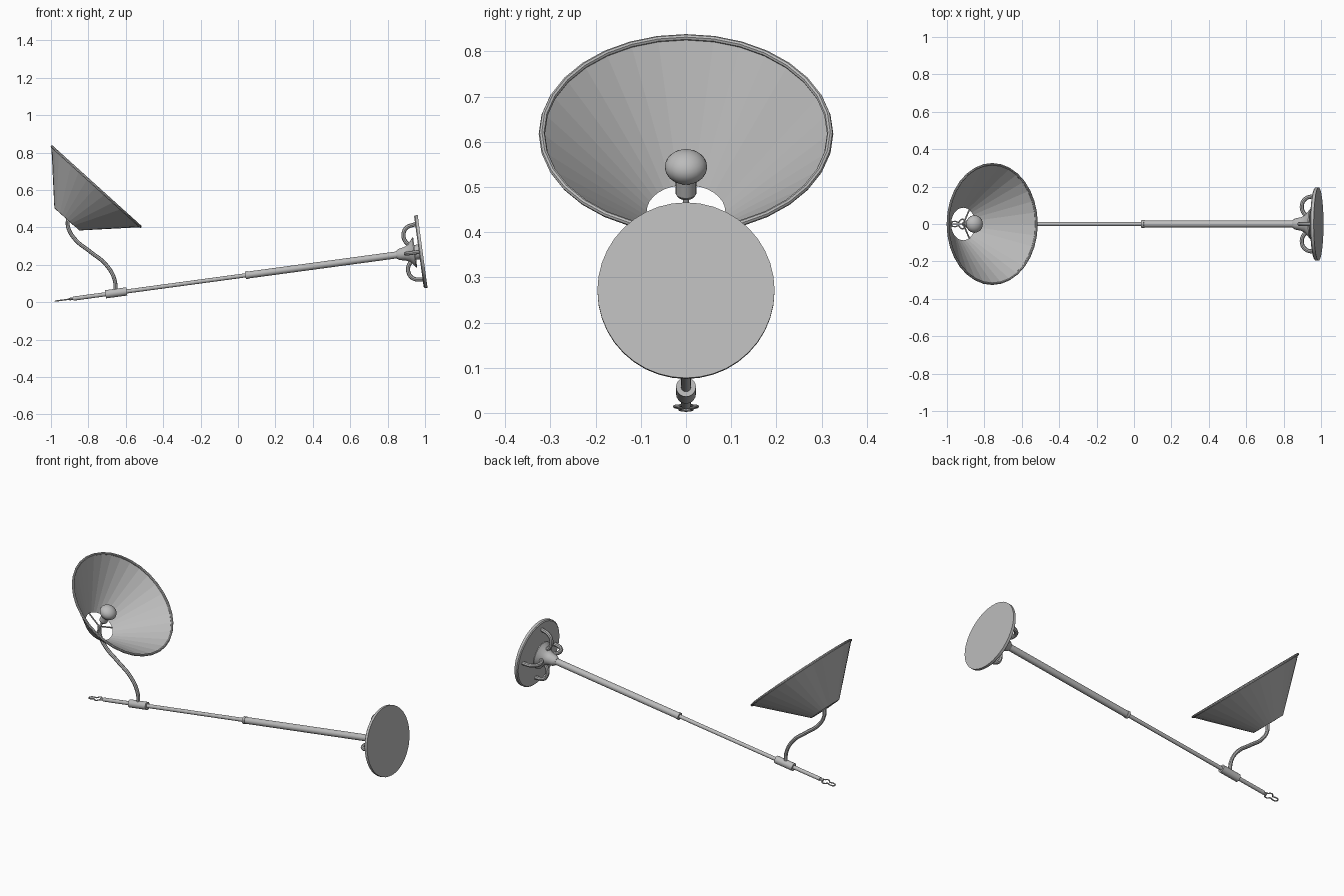
import bpy, math
from mathutils import Vector, Matrix

if "Cube" in bpy.data.objects:
    bpy.data.objects.remove(bpy.data.objects["Cube"])

grey = bpy.data.materials.new("plain grey")
grey.use_nodes = True
grey.diffuse_color = (0.5, 0.5, 0.5, 1)
grey.node_tree.nodes["Principled BSDF"].inputs["Base Color"].default_value = grey.diffuse_color


def frame(origin, axis):
    """Matrix whose z runs along axis, y stays on world y."""
    z = Vector(axis).normalized()
    y = Vector((0, 1, 0))
    m = Matrix((y.cross(z), y, z)).transposed().to_4x4()
    m.translation = origin
    return m


POLE = frame((0, 0, 0.138), (0.991, 0, 0.134))
SHADE = frame((-0.913, 0, 0.446), (0.67, 0, 0.742))
BULB = frame((-0.91, 0, 0.44), (0.48, 0, 0.877))


def finish(obj, mat, smooth=True):
    obj.matrix_world = mat
    obj.data.materials.append(grey)
    if smooth:
        bpy.ops.object.select_all(action='DESELECT')
        obj.select_set(True)
        bpy.context.view_layer.objects.active = obj
        bpy.ops.object.shade_smooth_by_angle(angle=math.radians(35))
    return obj


def lathe(name, profile, mat, n=24, closed=False, smooth=True):
    """Revolve (radius, height) points about local z; zero radius makes a pole."""
    verts, rings, faces = [], [], []
    for r, h in profile:
        k = 1 if r == 0 else n
        rings.append([len(verts) + i % k for i in range(n)])
        verts += [(r * math.cos(math.tau * i / n), r * math.sin(math.tau * i / n), h) for i in range(k)]
    pairs = list(zip(rings, rings[1:]))
    if closed:
        pairs.append((rings[-1], rings[0]))
    for a, b in pairs:
        for i in range(n):
            j = (i + 1) % n
            faces.append(list(dict.fromkeys((a[i], a[j], b[j], b[i]))))
    mesh = bpy.data.meshes.new(name)
    mesh.from_pydata(verts, [], faces)
    obj = bpy.data.objects.new(name, mesh)
    bpy.context.collection.objects.link(obj)
    return finish(obj, mat, smooth)


def rod(name, r, a, b, mat, n=16):
    return lathe(name, [(0, a), (r, a), (r, b), (0, b)], mat, n)


def tube(name, points, r, mat=Matrix(), cyclic=False):
    """Smooth round tube through the points."""
    cu = bpy.data.curves.new(name, 'CURVE')
    cu.dimensions = '3D'
    cu.bevel_depth, cu.bevel_resolution, cu.resolution_u = r, 2, 8
    cu.use_fill_caps = True
    sp = cu.splines.new('BEZIER')
    sp.bezier_points.add(len(points) - 1)
    for bp, p in zip(sp.bezier_points, points):
        bp.co = p
        bp.handle_left_type = bp.handle_right_type = 'AUTO'
    sp.use_cyclic_u = cyclic
    tmp = bpy.data.objects.new(name + " path", cu)
    bpy.context.collection.objects.link(tmp)
    mesh = bpy.data.meshes.new_from_object(tmp.evaluated_get(bpy.context.evaluated_depsgraph_get()))
    bpy.data.objects.remove(tmp)
    obj = bpy.data.objects.new(name, mesh)
    bpy.context.collection.objects.link(obj)
    return finish(obj, mat)


# Base disc, flared hub and the four loops behind it
lathe("base_disc", [(0, 0.976), (0.19, 0.976), (0.196, 0.981), (0.196, 0.996), (0, 0.996)], POLE, 40)
lathe("base_hub", [(0, 0.855), (0.02, 0.855), (0.03, 0.87), (0.036, 0.9), (0.048, 0.925),
                   (0.08, 0.95), (0.08, 0.956), (0.04, 0.956), (0.04, 0.977)], POLE)
for i in range(4):
    turn = Matrix.Rotation(math.tau * i / 4, 4, 'Z')
    tube(f"base_loop_{i + 1}", [(0.04, 0, 0.935), (0.065, 0, 0.912), (0.1, 0, 0.906),
                                (0.135, 0, 0.925), (0.15, 0, 0.98)], 0.011, POLE @ turn)

# Pole with its collar, sleeve and tip
rod("upper_pole", 0.011, -0.89, 0.06, POLE)
rod("lower_pole", 0.0185, 0.04, 0.87, POLE)
rod("pole_collar", 0.021, 0.04, 0.055, POLE)
rod("neck_sleeve", 0.022, -0.715, -0.6, POLE, 20)
rod("tip_stud", 0.007, -0.91, -0.88, POLE, 12)

# Waisted wire key on the tip
half = [(0.006, -0.895), (0.013, -0.912), (0.024, -0.92), (0.022, -0.935), (0.01, -0.945),
        (0.014, -0.965), (0.008, -0.983)]
key = [(0, y, z) for y, z in half] + [(0, -y, z) for y, z in reversed(half)]
tube("tip_key", key, 0.0035, POLE, True)

# Curved neck rising from the sleeve into the shade
tube("neck", [(-0.655, 0, 0.05), (-0.66, 0, 0.12), (-0.705, 0, 0.2), (-0.79, 0, 0.27),
              (-0.87, 0, 0.335), (-0.908, 0, 0.4), (-0.91, 0, 0.45)], 0.0105)

# Shade, rim bead and the three carrier arms
lathe("shade", [(0.087, 0), (0.318, 0.232), (0.321, 0.229), (0.09, -0.003)], SHADE, 32, True, False)
bead = [(0.319 + 0.007 * math.cos(math.tau * i / 8), 0.231 + 0.007 * math.sin(math.tau * i / 8))
        for i in range(8)]
lathe("shade_rim", bead, SHADE, 32, True)
for i in range(3):
    a = math.pi + math.tau * i / 3
    tube(f"shade_arm_{i + 1}", [(0, 0, 0), (0.089 * math.cos(a), 0.089 * math.sin(a), 0)], 0.004, SHADE)

# Lamp holder and bulb
rod("holder_stem", 0.007, 0, 0.06, BULB, 12)
lathe("bulb_holder", [(0, 0.045), (0.018, 0.045), (0.023, 0.052), (0.023, 0.09), (0, 0.09)], BULB, 20)
arc = [math.pi * i / 12 for i in range(13)]
lathe("bulb", [(0 if i in (0, 12) else 0.047 * math.sin(t), 0.119 - 0.037 * math.cos(t))
               for i, t in enumerate(arc)], BULB)
